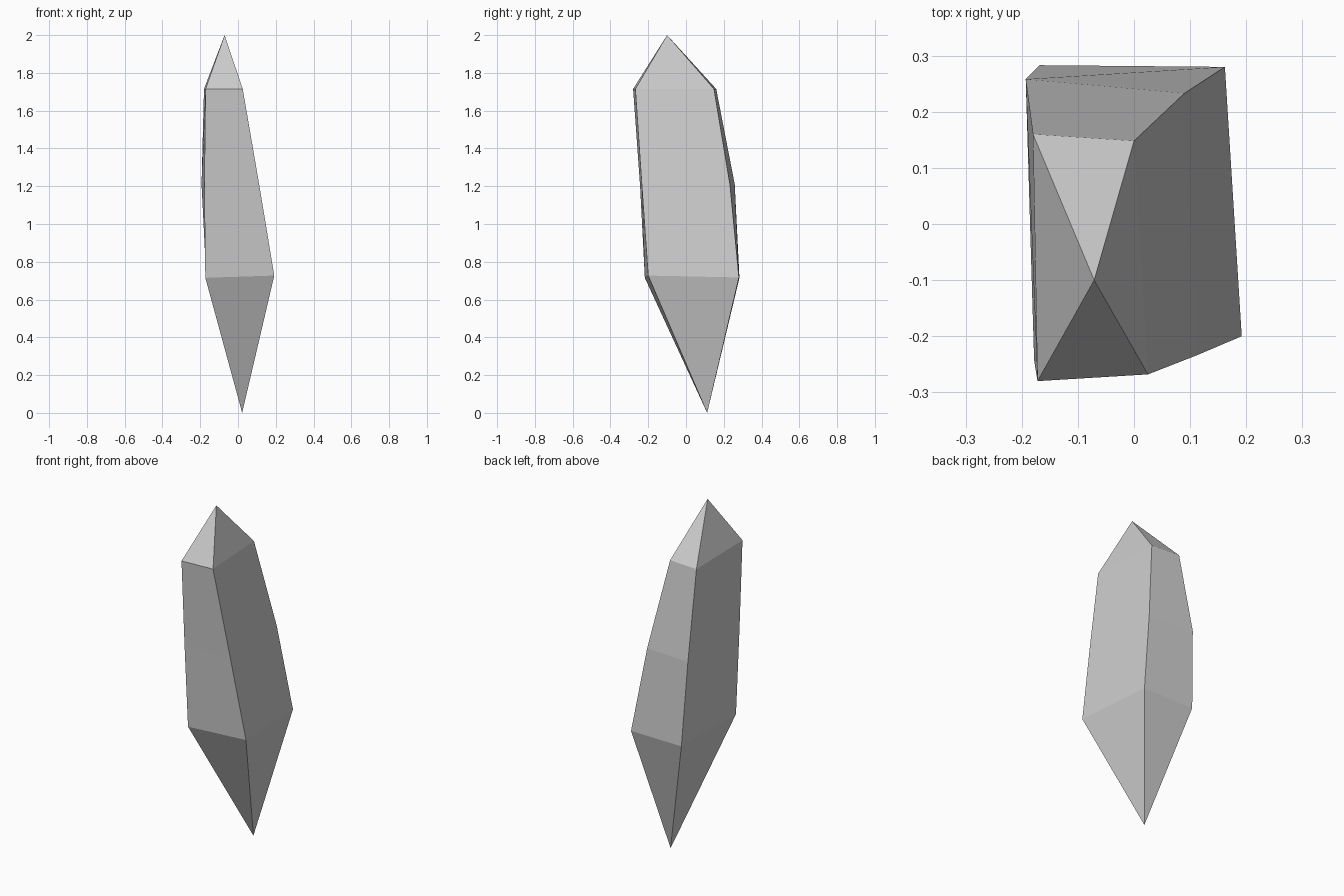
import bpy
import bmesh

if "Cube" in bpy.data.objects:
    bpy.data.objects.remove(bpy.data.objects["Cube"])

# Four-sided rings, each ordered front-left, front-right, back-right, back-left
rings = [
    [(-0.173, -0.218, 0.715), (0.192, -0.20, 0.727), (0.162, 0.28, 0.717), (-0.168, 0.283, 0.715)],
    [(-0.178, -0.243, 1.20), (0.112, -0.234, 1.21), (0.09, 0.233, 1.205), (-0.193, 0.258, 1.21)],
    [(-0.172, -0.28, 1.715), (0.025, -0.268, 1.715), (0.0, 0.148, 1.715), (-0.18, 0.16, 1.715)],
]

bm = bmesh.new()
bottom = bm.verts.new((0.022, 0.112, 0.0))
top = bm.verts.new((-0.071, -0.10, 2.0))
loops = [[bm.verts.new(p) for p in ring] for ring in rings]

for i in range(4):
    j = (i + 1) % 4
    # Lower point, shaft facets, upper point
    bm.faces.new((bottom, loops[0][j], loops[0][i]))
    for low, high in zip(loops, loops[1:]):
        bm.faces.new((low[i], low[j], high[j], high[i]))
    bm.faces.new((loops[-1][i], loops[-1][j], top))

bmesh.ops.recalc_face_normals(bm, faces=bm.faces)
mesh = bpy.data.meshes.new("crystal_shard")
bm.to_mesh(mesh)
bm.free()
bpy.context.collection.objects.link(bpy.data.objects.new("crystal_shard", mesh))
